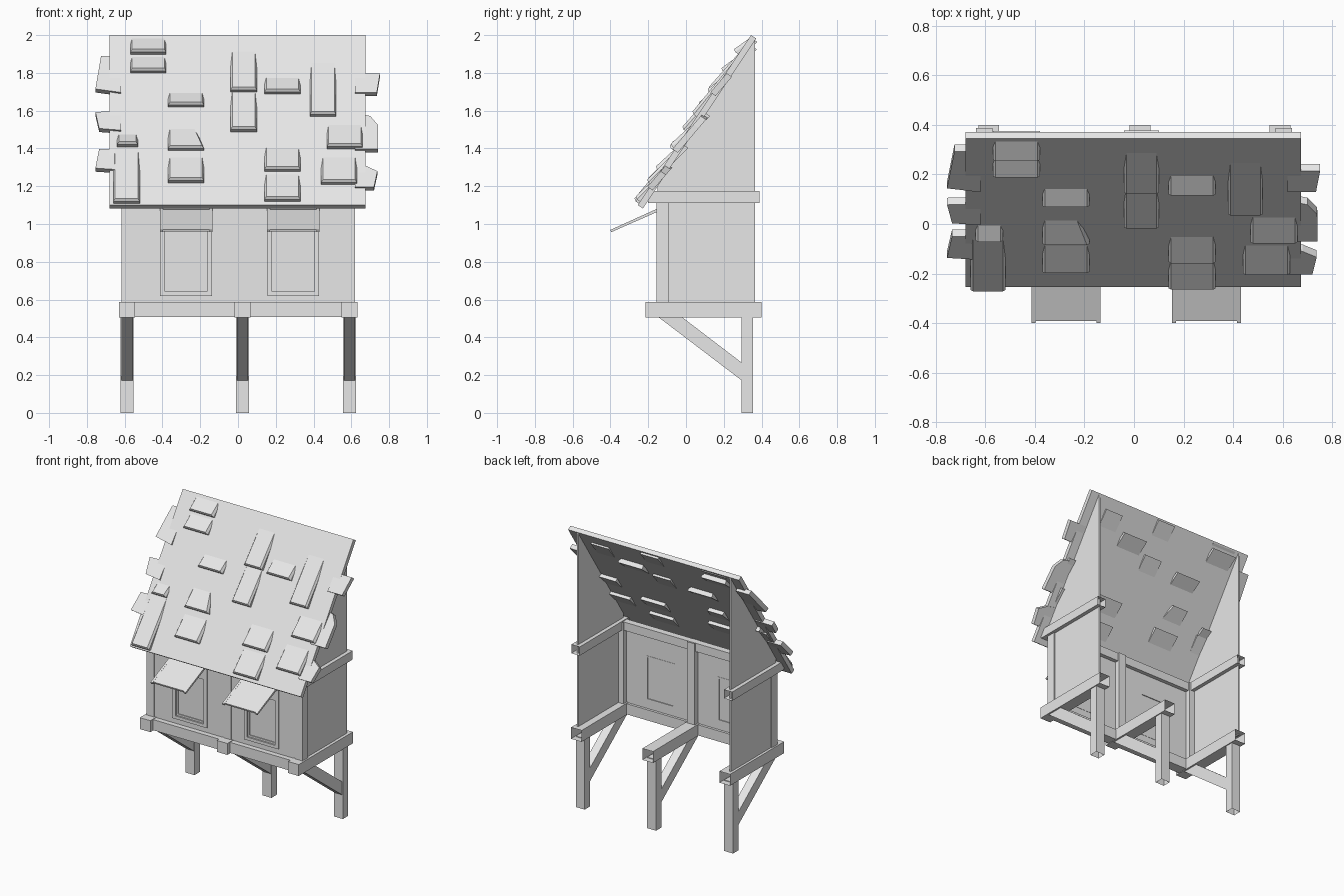
import bpy, bmesh, math
from mathutils import Matrix, Vector

cube = bpy.data.objects.get("Cube")
if cube:
    bpy.data.objects.remove(cube, do_unlink=True)

mat = bpy.data.materials.new("plain_grey")
mat.use_nodes = True
mat.diffuse_color = (0.8, 0.8, 0.8, 1)
mat.node_tree.nodes["Principled BSDF"].inputs["Base Color"].default_value = (0.8, 0.8, 0.8, 1)


def finish(name, bm, matrix=None):
    bmesh.ops.recalc_face_normals(bm, faces=bm.faces)
    mesh = bpy.data.meshes.new(name)
    bm.to_mesh(mesh)
    bm.free()
    mesh.materials.append(mat)
    ob = bpy.data.objects.new(name, mesh)
    if matrix:
        ob.matrix_world = matrix
    bpy.context.collection.objects.link(ob)
    return ob


def loft(name, lower, upper, matrix=None, open_dir=None):
    """Solid between two matching outlines; open_dir drops the face on that side."""
    bm = bmesh.new()
    a = [bm.verts.new(p) for p in lower]
    b = [bm.verts.new(p) for p in upper]
    bm.faces.new(a[::-1])
    bm.faces.new(b)
    n = len(a)
    for i in range(n):
        j = (i + 1) % n
        bm.faces.new((a[i], a[j], b[j], b[i]))
    bmesh.ops.recalc_face_normals(bm, faces=bm.faces)
    if open_dir:
        d = Vector(open_dir)
        gone = [f for f in bm.faces if f.normal.dot(d) > 0.9]
        bmesh.ops.delete(bm, geom=gone, context='FACES')
    return finish(name, bm, matrix)


def box(name, x, y, z, open_dir=None, matrix=None):
    def rect(h):
        return [(x[0], y[0], h), (x[1], y[0], h), (x[1], y[1], h), (x[0], y[1], h)]
    return loft(name, rect(z[0]), rect(z[1]), matrix, open_dir)


def side_profile(name, x0, x1, pts):
    return loft(name, [(x0, y, z) for y, z in pts], [(x1, y, z) for y, z in pts])


def ring(name, outer, inner, y0, y1):
    """Rectangular frame in the front plane; rectangles are x0, x1, z0, z1."""
    bm = bmesh.new()

    def loop(r, y):
        return [bm.verts.new(p) for p in ((r[0], y, r[2]), (r[1], y, r[2]),
                                          (r[1], y, r[3]), (r[0], y, r[3]))]
    loops = [loop(outer, y0), loop(inner, y0), loop(inner, y1), loop(outer, y1)]
    for k in range(4):
        p, q = loops[k], loops[(k + 1) % 4]
        for i in range(4):
            j = (i + 1) % 4
            bm.faces.new((p[i], p[j], q[j], q[i]))
    return finish(name, bm)


BACK, DOWN, UP = (0, 1, 0), (0, 0, -1), (0, 0, 1)

# Legs, floor beams, braces and wall posts
for tag, c in (("right", -0.587), ("middle", 0.024), ("left", 0.59)):
    box(tag + "_leg", (c - 0.035, c + 0.035), (0.295, 0.355), (0, 0.51), DOWN)
    box(tag + "_floor_beam", (c - 0.042, c + 0.042), (-0.215, 0.4), (0.505, 0.587), BACK)
    side_profile(tag + "_brace", c - 0.03, c + 0.03,
                 [(-0.15, 0.51), (0.3, 0.168), (0.3, 0.262), (-0.025, 0.51)])
    box(tag + "_post", (c - 0.03, c + 0.03), (-0.155, -0.09), (0.58, 1.17), UP)
box("front_sill", (-0.6, 0.6), (-0.185, -0.11), (0.508, 0.584))
box("front_top_rail", (-0.6, 0.6), (-0.148, -0.1), (1.11, 1.17))

# Gable walls and side rails
for tag, s in (("right", -1), ("left", 1)):
    x = s * 0.605
    side_profile(tag + "_gable_wall", x - 0.006, x + 0.006,
                 [(-0.15, 0.58), (0.365, 0.58), (0.365, 1.98), (-0.15, 1.21)])
    box(tag + "_side_rail", (x - 0.033, x + 0.033), (-0.2, 0.388), (1.112, 1.175), BACK)

# Front wall bays with recessed windows and propped awnings
for tag, c, x0, x1 in (("right", -0.275, -0.6, 0.02), ("left", 0.293, 0.02, 0.6)):
    hole = (c - 0.112, c + 0.112, 0.642, 0.962)
    ring(tag + "_front_wall", (x0, x1, 0.58, 1.17), hole, -0.148, -0.128)
    ring(tag + "_window_frame", (c - 0.137, c + 0.137, 0.62, 1.08), hole, -0.157, -0.146)
    ring(tag + "_window_trim", hole, (c - 0.1, c + 0.1, 0.655, 0.95), -0.146, -0.126)
    box(tag + "_window_panel", (c - 0.105, c + 0.105), (-0.14, -0.132), (0.65, 0.955))
    side_profile(tag + "_awning", c - 0.138, c + 0.138,
                 [(-0.152, 1.08), (-0.392, 0.972), (-0.388, 0.96), (-0.152, 1.066)])
    for s in (-1, 1):
        e = c + s * 0.131
        side_profile(tag + "_awning_edge", e - 0.008, e + 0.008,
                     [(-0.152, 1.081), (-0.4, 0.969), (-0.396, 0.957), (-0.152, 1.064)])

# Roof slab: local y runs up the slope, local z points outward
PITCH = math.atan2(0.9, 0.6)
ROOF = Matrix.Translation((0, -0.255, 1.1)) @ Matrix.Rotation(PITCH, 4, 'X')
LENGTH = math.hypot(0.9, 0.6)


def up_slope(z):
    return (z - 1.1) / math.sin(PITCH)


box("roof_slab", (-0.68, 0.675), (0, LENGTH), (-0.032, 0), matrix=ROOF)


# Raised shingles, tilted so that their upper ends sink through the slab
def shingle(x0, x1, z0, z1, skew=0):
    v0, v1 = up_slope(z0) + 0.01, up_slope(z1)
    high, thick, e = 0.034, 0.034, 0.01
    end = min(v1 + min(v1 - v0, 0.1), LENGTH - 0.012)
    drop = -high * (end - v1) / (v1 - v0)
    lower = [(x0, v0, high - thick), (x1, v0, high - thick),
             (x1 - skew, end, drop - thick), (x0, end, drop - thick)]
    mid = [(x, y, z + thick * 0.6) for x, y, z in lower]
    top = [(x0 + e, v0 + e, high), (x1 - e, v0 + e, high),
           (x1 - e - skew, end, drop), (x0 + e, end, drop)]
    loft("shingle", lower, mid, ROOF)
    loft("shingle_top", mid, top, ROOF)


WIDE, NARROW = 0.19, 0.14
for x, z0, z1 in ((-0.57, 1.89, 1.98), (-0.57, 1.79, 1.88), (-0.37, 1.61, 1.69),
                  (-0.37, 1.21, 1.35), (0.14, 1.68, 1.77), (0.47, 1.39, 1.52),
                  (0.14, 1.27, 1.4), (0.14, 1.11, 1.26), (0.44, 1.2, 1.35)):
    shingle(x, x + WIDE, z0, z1)
for x, z0, z1 in ((-0.66, 1.1, 1.4), (-0.04, 1.69, 1.91),
                  (-0.04, 1.48, 1.7), (0.38, 1.56, 1.85)):
    shingle(x, x + NARROW, z0, z1)
shingle(-0.64, -0.53, 1.4, 1.47)
shingle(-0.37, -0.18, 1.38, 1.5, 0.07)

# Broken shingles sticking out past the slab's side edges
EDGES = (
    ((-0.62, 1.9), (-0.725, 1.9), (-0.755, 1.71), (-0.62, 1.69)),
    ((-0.62, 1.6), (-0.755, 1.595), (-0.735, 1.5), (-0.62, 1.49)),
    ((-0.62, 1.4), (-0.735, 1.4), (-0.755, 1.29), (-0.62, 1.28)),
    ((0.62, 1.8), (0.752, 1.8), (0.735, 1.69), (0.62, 1.69)),
    ((0.62, 1.6), (0.7, 1.58), (0.74, 1.53), (0.742, 1.39), (0.62, 1.39)),
    ((0.62, 1.32), (0.68, 1.31), (0.738, 1.28), (0.72, 1.19), (0.62, 1.19)),
)
for pts in EDGES:
    base = min(z for x, z in pts)

    def layer(h):
        return [(x, up_slope(z), h - 0.12 * up_slope(z) + 0.12 * up_slope(base)) for x, z in pts]
    loft("edge_shingle", layer(-0.022), layer(0.012), ROOF)
